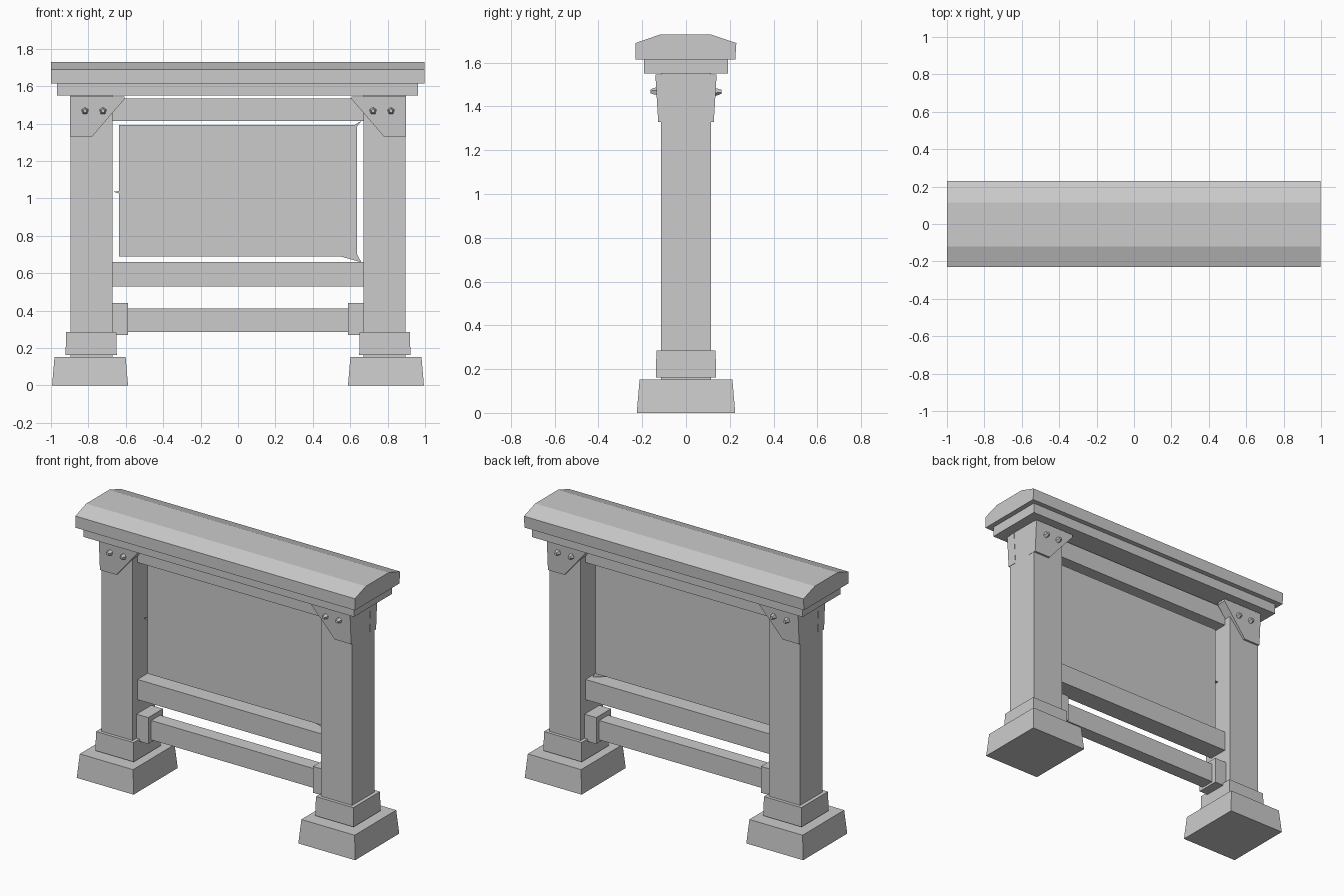
import bpy
import bmesh
from math import pi
from mathutils import Matrix, Vector

if "Cube" in bpy.data.objects:
    bpy.data.objects.remove(bpy.data.objects["Cube"])


def make(name, bm):
    bmesh.ops.recalc_face_normals(bm, faces=bm.faces[:])
    me = bpy.data.meshes.new(name)
    bm.to_mesh(me)
    bm.free()
    ob = bpy.data.objects.new(name, me)
    bpy.context.collection.objects.link(ob)
    return ob


def box(name, x0, x1, y, z0, z1, inset=0.0):
    """Box symmetric in y; the top is drawn in by inset."""
    bm = bmesh.new()
    bmesh.ops.create_cube(bm, size=1)
    for v in bm.verts:
        top = v.co.z > 0
        i = inset if top else 0
        v.co = Vector((x1 - i if v.co.x > 0 else x0 + i,
                       y - i if v.co.y > 0 else -y + i,
                       z1 if top else z0))
    return make(name, bm)


def prism(name, points, offset):
    """Face through 3D points, extruded by offset."""
    bm = bmesh.new()
    face = bm.faces.new([bm.verts.new(p) for p in points])
    ext = bmesh.ops.extrude_face_region(bm, geom=[face], use_keep_orig=True)
    for v in ext["geom"]:
        if isinstance(v, bmesh.types.BMVert):
            v.co += Vector(offset)
    return make(name, bm)


# Roof cap with chamfered long edges, and the beam beneath
cap = [(-0.23, 1.615), (0.225, 1.615), (0.23, 1.69), (0.115, 1.728),
       (-0.12, 1.728), (-0.23, 1.69)]
prism("roof_cap", [(-1, y, z) for y, z in cap], (1.996, 0, 0))
box("roof_beam", -0.967, 0.963, 0.193, 1.55, 1.617)

# Rails, stretcher and hanging panel
box("upper_rail", -0.68, 0.68, 0.065, 1.415, 1.535)
box("lower_rail", -0.68, 0.68, 0.065, 0.53, 0.66)
box("stretcher", -0.62, 0.62, 0.045, 0.285, 0.41)
box("panel", -0.635, 0.635, 0.018, 0.69, 1.392)

# Small ties holding the panel to the frame
ties = [[(0.61, 1.385), (0.66, 1.415), (0.63, 1.375)],
        [(0.54, 0.692), (0.66, 0.658), (0.632, 0.71)],
        [(-0.63, 1.04), (-0.665, 1.035), (-0.63, 1.025)]]
for tie in ties:
    prism("panel_tie", [(x, -0.01, z) for x, z in tie], (0, 0.02, 0))

bracket = [(0.897, 1.545), (0.608, 1.545), (0.608, 1.53), (0.78, 1.33), (0.897, 1.33)]
for side, s in (("left", -1), ("right", 1)):
    def sided(name, a, b, *args):
        box(f"{side}_{name}", min(s * a, s * b), max(s * a, s * b), *args)

    # Post with stepped foot and stretcher socket
    sided("plinth", 0.588, 0.994, 0.225, 0.0, 0.153, 0.013)
    sided("collar", 0.648, 0.922, 0.138, 0.162, 0.285, 0.003)
    sided("post", 0.672, 0.895, 0.114, 0.14, 1.56)
    sided("socket", 0.588, 0.68, 0.075, 0.27, 0.44)

    # Corner brackets front and back, each with two faceted studs
    for face, f in (("front", -1), ("back", 1)):
        prism(f"{side}_{face}_bracket",
              [(s * x, f * (0.127 + 0.013 * (z - 1.33) / 0.215), z) for x, z in bracket],
              (0, -f * 0.065, 0))
        for x in (0.722, 0.818):
            bm = bmesh.new()
            bmesh.ops.create_cone(bm, cap_ends=True, segments=5, radius1=0.026,
                                  radius2=0.01, depth=0.045,
                                  matrix=Matrix.Translation((s * x, f * 0.14, 1.468))
                                  @ Matrix.Rotation(-f * pi / 2, 4, 'X'))
            make(f"{side}_{face}_stud", bm)
